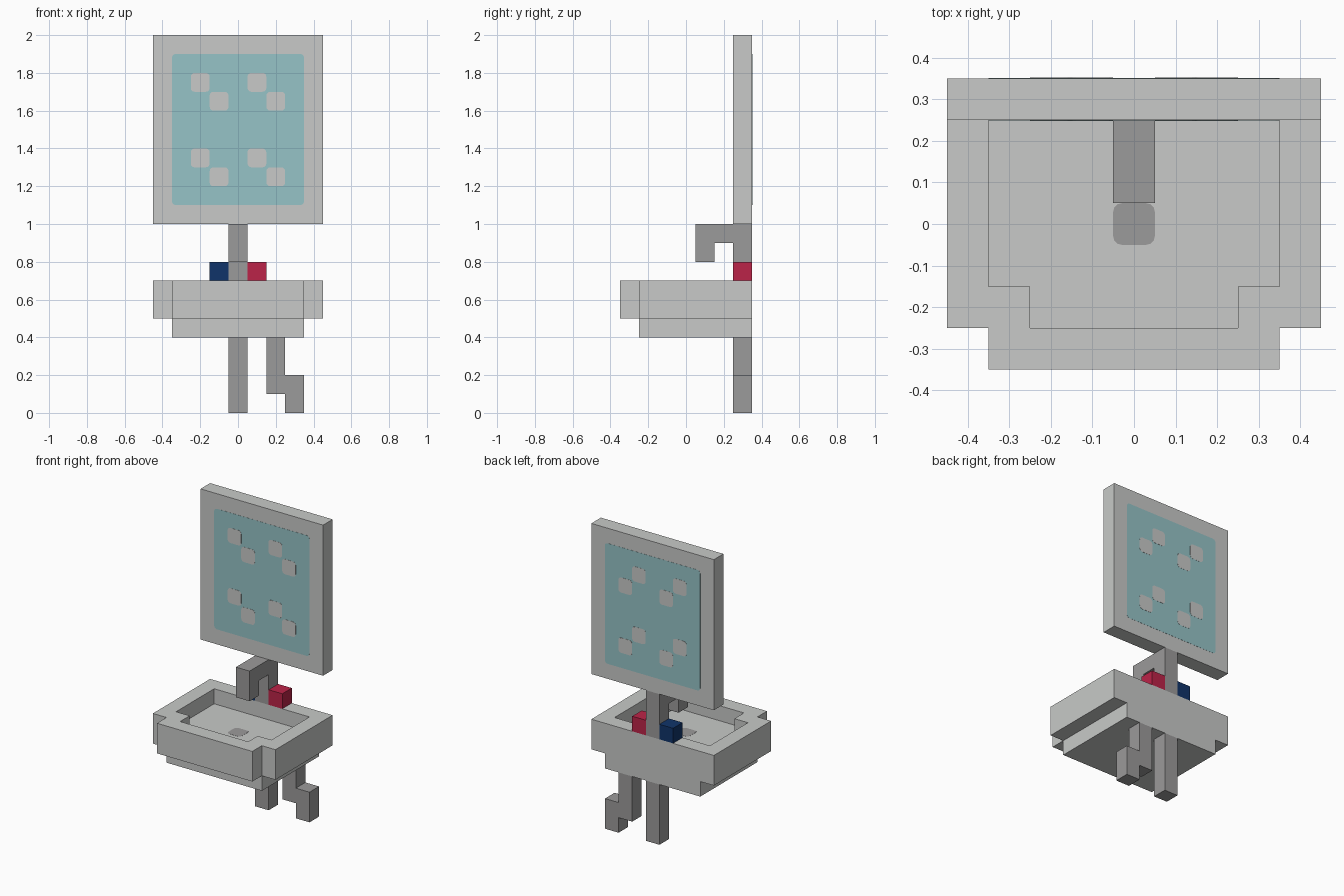
import bpy, bmesh, math

if "Cube" in bpy.data.objects:
    bpy.data.objects.remove(bpy.data.objects["Cube"])


def material(name, rgb):
    m = bpy.data.materials.new(name)
    m.diffuse_color = (*rgb, 1)
    m.use_nodes = True
    m.node_tree.nodes["Principled BSDF"].inputs["Base Color"].default_value = m.diffuse_color
    return m


CERAMIC = material("light_grey_ceramic", (0.58, 0.59, 0.58))
METAL = material("mid_grey_metal", (0.33, 0.325, 0.325))
GLASS = material("pale_teal_glass", (0.305, 0.546, 0.571))
RED = material("hot_red", (0.50, 0.017, 0.065))
BLUE = material("cold_blue", (0.005, 0.034, 0.144))


def loft(name, rings, mat):
    """Join matching rings of 3D points with quads and cap both ends."""
    bm = bmesh.new()
    loops = [[bm.verts.new(p) for p in ring] for ring in rings]
    n = len(loops[0])
    for a, b in zip(loops, loops[1:]):
        for i in range(n):
            j = (i + 1) % n
            bm.faces.new((a[i], a[j], b[j], b[i]))
    bm.faces.new(loops[0])
    bm.faces.new(loops[-1])
    bmesh.ops.recalc_face_normals(bm, faces=bm.faces)
    me = bpy.data.meshes.new(name)
    bm.to_mesh(me)
    bm.free()
    me.materials.append(mat)
    ob = bpy.data.objects.new(name, me)
    bpy.context.collection.objects.link(ob)
    return ob


def prism(name, profile, axis, lo, hi, mat):
    """Extrude a 2D profile along axis x (yz), y (xz) or z (xy)."""
    place = {"x": lambda a, b, t: (t, a, b),
             "y": lambda a, b, t: (a, t, b),
             "z": lambda a, b, t: (a, b, t)}[axis]
    return loft(name, [[place(a, b, t) for a, b in profile] for t in (lo, hi)], mat)


def box(name, x0, x1, y0, y1, z0, z1, mat):
    return prism(name, [(x0, y0), (x1, y0), (x1, y1), (x0, y1)], "z", z0, z1, mat)


def rounded(a0, a1, b0, b1, r=0.02):
    """Rectangle profile with rounded corners."""
    pts = []
    corners = [(a1 - r, b1 - r), (a0 + r, b1 - r), (a0 + r, b0 + r), (a1 - r, b0 + r)]
    for k, (ca, cb) in enumerate(corners):
        for s in range(4):
            t = math.radians(90 * k + 30 * s)
            pts.append((ca + r * math.cos(t), cb + r * math.sin(t)))
    return pts


# Mirror frame, with glass and glints on both faces
box("mirror_frame", -0.45, 0.45, 0.25, 0.35, 1.0, 2.0, CERAMIC)
for side, y, d in (("front", 0.25, -1), ("back", 0.35, 1)):
    prism(f"mirror_glass_{side}", rounded(-0.35, 0.35, 1.1, 1.9), "y",
          y - 0.001 * d, y + 0.001 * d, GLASS)
    for x in (-0.2, 0.1):
        for z in (1.75, 1.35):
            for k in (0, 0.1):
                prism(f"mirror_glint_{side}",
                      rounded(x + k - 0.05, x + k + 0.05, z - k - 0.05, z - k + 0.05),
                      "y", y, y + 0.002 * d, CERAMIC)

# Basin bowl: stepped outline with a recess, over a smaller base
outer = [(-0.45, 0.35), (0.45, 0.35), (0.45, -0.25), (0.35, -0.25),
         (0.35, -0.35), (-0.35, -0.35), (-0.35, -0.25), (-0.45, -0.25)]
inner = [(-0.35, 0.25), (0.35, 0.25), (0.35, -0.15), (0.25, -0.15),
         (0.25, -0.25), (-0.25, -0.25), (-0.25, -0.15), (-0.35, -0.15)]
loft("basin_bowl", [[(x, y, z) for x, y in outline] for outline, z in
                    ((outer, 0.5), (outer, 0.7), (inner, 0.7), (inner, 0.6))], CERAMIC)
box("basin_base", -0.35, 0.35, -0.25, 0.35, 0.4, 0.5, CERAMIC)
prism("drain", rounded(-0.05, 0.05, -0.05, 0.05), "z", 0.599, 0.601, METAL)

# Tap with hooked spout, and the two handles
prism("tap", [(0.35, 0.7), (0.35, 1.0), (0.05, 1.0), (0.05, 0.8),
              (0.15, 0.8), (0.15, 0.9), (0.25, 0.9), (0.25, 0.7)],
      "x", -0.05, 0.05, METAL)
box("cold_handle", -0.15, -0.05, 0.25, 0.35, 0.7, 0.8, BLUE)
box("hot_handle", 0.05, 0.15, 0.25, 0.35, 0.7, 0.8, RED)

# Straight pedestal pipe and bent waste pipe
box("pedestal_pipe", -0.05, 0.05, 0.25, 0.35, 0.0, 0.4, METAL)
prism("waste_pipe", [(0.15, 0.4), (0.15, 0.1), (0.25, 0.1), (0.25, 0.0),
                     (0.35, 0.0), (0.35, 0.2), (0.25, 0.2), (0.25, 0.4)],
      "y", 0.25, 0.35, METAL)
